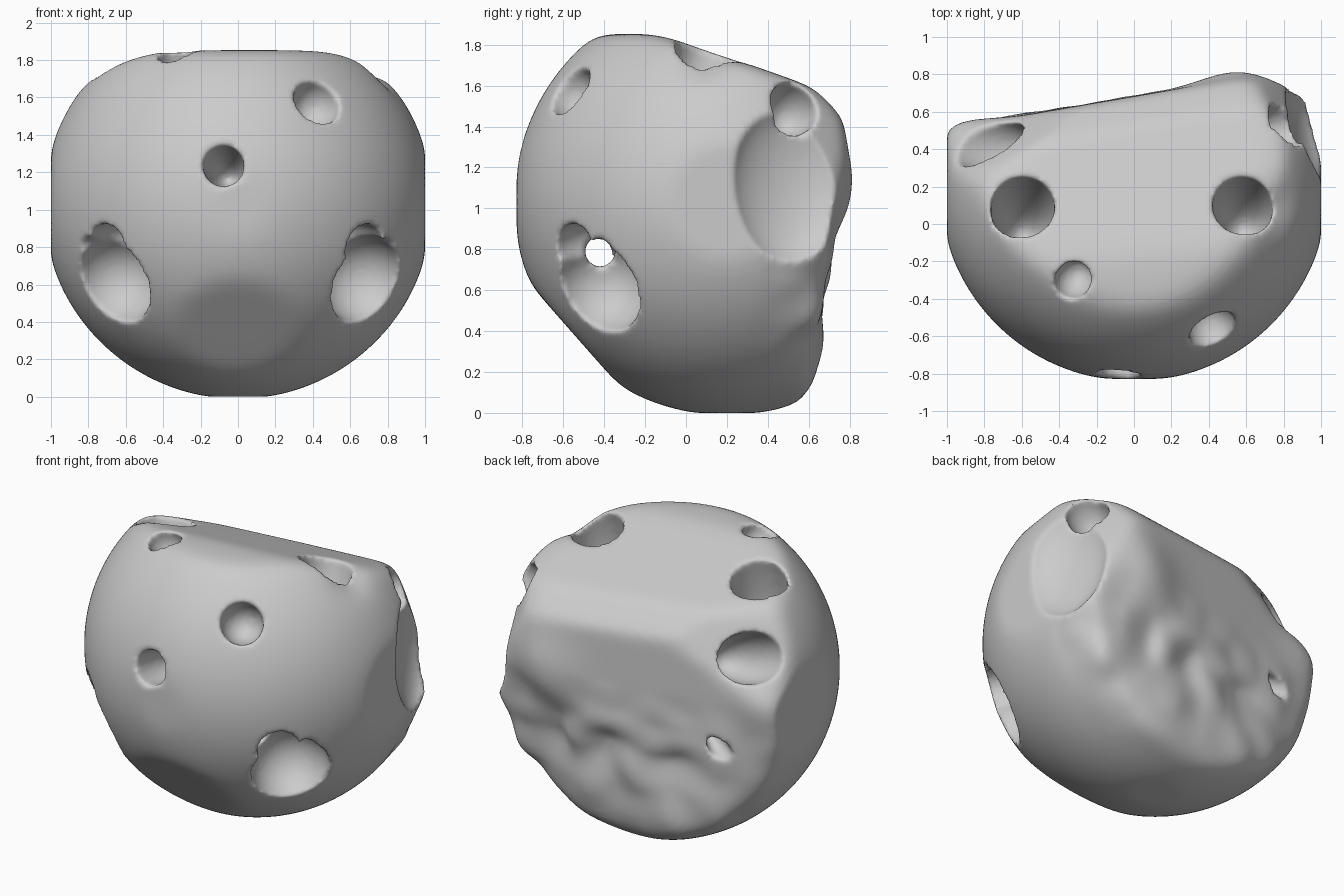
import bpy, bmesh, math
from mathutils import Vector, noise

if "Cube" in bpy.data.objects:
    bpy.data.objects.remove(bpy.data.objects["Cube"])

C = Vector((0, 0.2, 1.03))      # centre of the boulder
R = 1.04

# Flat facets: outward normal and a point on the plane
FACETS = [
    ((1, 0, 0), (1.0, 0, 0)), ((-1, 0, 0), (-1.0, 0, 0)),
    ((0, -1, 0), (0, -0.825, 0)), ((0, 0, -1), (0, 0, 0)), ((0, 0, 1), (0, 0, 1.85)),
    ((-0.03, 0.33, 0.94), (0, 0, 1.79)),        # sloping top
    ((-0.17, 1, 0.0), (0, 0.68, 1.0)),          # broken back
    ((-0.10, 0.70, 0.70), (0, 0.61, 1.52)),     # bevel between them
    ((-0.40, 0.80, 0.45), (-0.4, 0.70, 1.25)),  # bevel on the upper left
    ((0, 1, -0.15), (0, 0.66, 0.45)),           # lower back
    ((0, 0.6, -0.8), (0, 0.68, 0.15)),          # bottom edge of the back
    ((0.72, 0.62, 0.30), (0.80, 0.66, 1.30)),   # right back corner
    ((0, -0.75, -0.66), (0, -0.465, 0.295)),    # lower front
]
# Soft bumps and dents: position, width, height
LUMPS = [
    ((0.5, 0.75, 1.1), 0.2, 0.07), ((0.3, 0.68, 0.3), 0.18, 0.05),
    ((0.1, 0.68, 0.6), 0.16, -0.05), ((-0.35, 0.63, 0.6), 0.15, -0.05),
    ((0.5, 0.68, 0.6), 0.14, -0.05), ((0.72, 0.1, 1.70), 0.12, -0.05),
    ((-0.88, 0.55, 1.15), 0.16, 0.06),
]
# Holes: surface position, radius, depth, axis (None = towards the centre)
LEAN = (0, 0.3, 1)
HOLES = [
    ((-0.08, -0.82, 1.24), 0.11, 0.40, None),
    ((0.42, -0.56, 1.57), 0.13, 0.16, None),
    ((-0.32, -0.29, 1.79), 0.10, 0.13, None),
    ((-0.595, 0.09, 1.72), 0.17, 0.55, LEAN),
    ((0.58, 0.09, 1.72), 0.16, 0.45, LEAN),
    ((-0.80, 0.44, 1.40), 0.16, 0.38, None),
    ((0.80, 0.52, 1.49), 0.13, 0.20, None),
    ((0.68, -0.42, 0.62), 0.24, 0.26, None),
    ((0.66, -0.52, 0.80), 0.13, 0.26, None),
    ((-0.66, -0.45, 0.62), 0.24, 0.26, None),
    ((-0.68, -0.50, 0.80), 0.13, 0.26, None),
    ((-0.66, 0.58, 0.80), 0.06, 0.20, None),
]


def new_object(name, bm):
    mesh = bpy.data.meshes.new(name)
    bm.to_mesh(mesh)
    bm.free()
    ob = bpy.data.objects.new(name, mesh)
    bpy.context.collection.objects.link(ob)
    return ob


# Boulder body: sphere trimmed by the facets, then roughened at the back
bm = bmesh.new()
bmesh.ops.create_icosphere(bm, subdivisions=6, radius=1)
planes = [(Vector(n), Vector(n).dot(Vector(p) - C)) for n, p in FACETS]
for v in bm.verts:
    d = v.co.normalized()
    r = R
    for n, dist in planes:
        k = n.dot(d)
        if k > 0:
            r = min(r, dist / k)
    v.co = C + d * r
# Round off the facet edges before adding the lumps
for i in range(8):
    bmesh.ops.smooth_vert(bm, verts=bm.verts[:], factor=0.5,
                          use_axis_x=True, use_axis_y=True, use_axis_z=True)
for v in bm.verts:
    p = v.co.copy()
    add = 0.004
    for q, w, h in LUMPS:
        add += h * math.exp(-(p - Vector(q)).length_squared / (w * w))
    rough = min(1, max(0, (p.y - 0.35) / 0.25)) * min(1, max(0, (1.1 - p.z) / 0.3))
    rough *= min(1, max(0, (p.z - 0.1) / 0.25))
    add += 0.045 * rough * noise.noise(p * 4.5)
    v.co = p + (p - C).normalized() * add
    v.co.z = max(0, v.co.z)
    v.co.x = max(-1, min(1, v.co.x))
boulder = new_object("boulder", bm)


def cut(name, pos, scale, axis):
    bm = bmesh.new()
    bmesh.ops.create_icosphere(bm, subdivisions=4, radius=1)
    cutter = new_object(name, bm)
    cutter.location = pos
    cutter.scale = scale
    cutter.rotation_mode = 'QUATERNION'
    cutter.rotation_quaternion = Vector(axis).to_track_quat('Z', 'Y')
    cutter.hide_render = True
    cutter.hide_set(True)
    m = boulder.modifiers.new(name, 'BOOLEAN')
    m.operation = 'DIFFERENCE'
    m.object = cutter


# Holes bored into the surface
for i, (pos, r, depth, axis) in enumerate(HOLES):
    cut(f"hole_cutter_{i}", pos, (r, r, depth), axis or Vector(pos) - C)

# Wide scoop on the right, towards the back
cut("scoop_cutter", (0.98, 0.50, 1.13), (0.30, 0.40, 0.15), (0.93, 0.36, 0.05))

# Tunnel linking the two front pockets
cut("tunnel_cutter", (0, -0.42, 0.79), (0.08, 0.08, 1.2), (1, 0, 0))

# Worn, rounded surface
m = boulder.modifiers.new("remesh", 'REMESH')
m.mode = 'VOXEL'
m.voxel_size = 0.018
m.use_smooth_shade = True
m = boulder.modifiers.new("wear", 'SMOOTH')
m.factor = 0.5
m.iterations = 4
